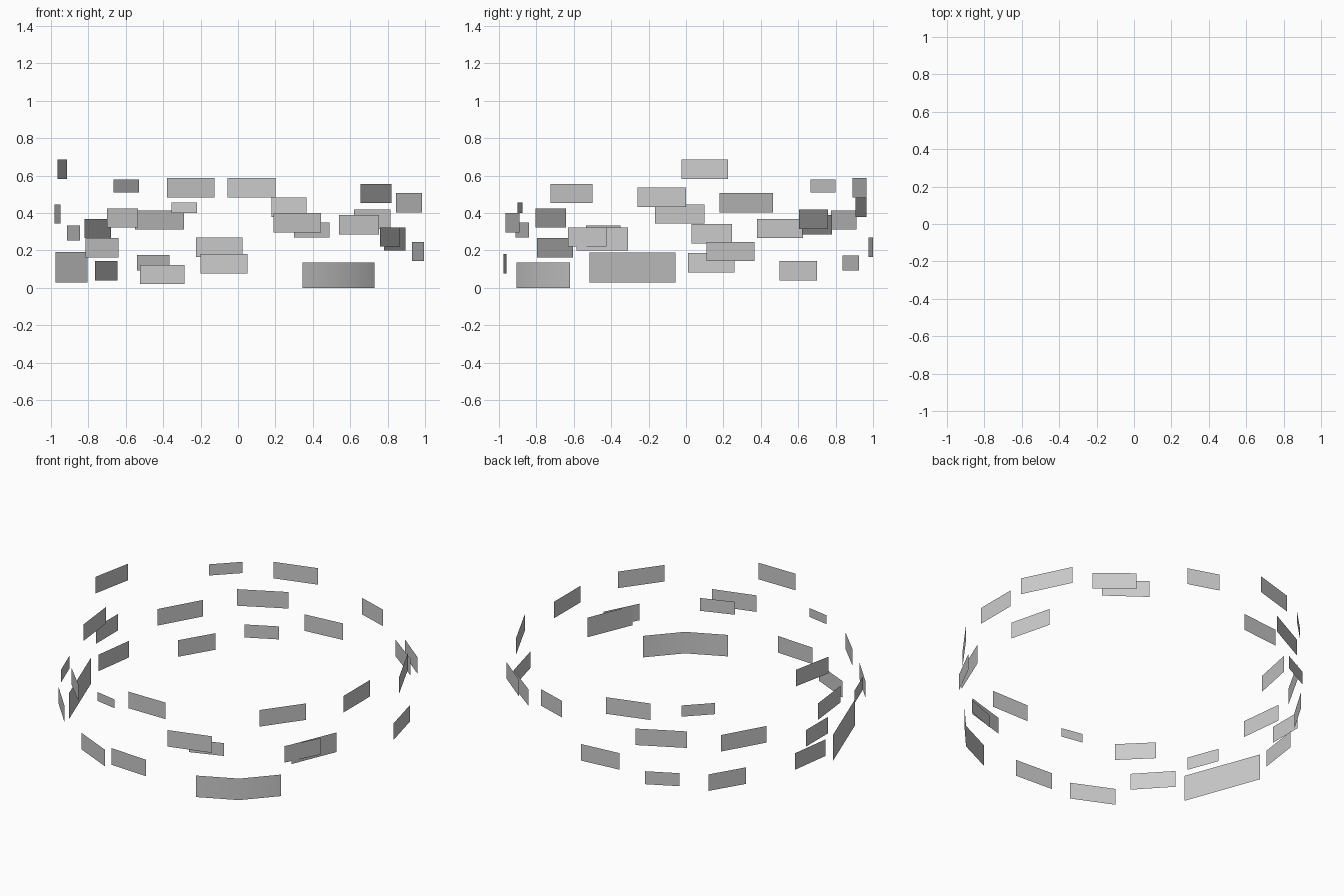
import bpy


def upright_panel(name, points, z0, z1, smooth=False):
    """Thin vertical sheet following a plan polyline, listed anticlockwise."""
    n = len(points)
    verts = [(x, y, z0) for x, y in points] + [(x, y, z1) for x, y in points]
    faces = [(i, i + 1, n + i + 1, n + i) for i in range(n - 1)]
    me = bpy.data.meshes.new(name)
    me.from_pydata(verts, [], faces)
    me.update()
    for p in me.polygons:
        p.use_smooth = smooth
    ob = bpy.data.objects.new(name, me)
    bpy.context.collection.objects.link(ob)


# Standard panels: plan start x, y, end x, y, base z
front_half = [
    (-.70, -.64, -.535, -.805, .322),
    (-.815, -.605, -.64, -.795, .163),
    (-.525, -.79, -.285, -.90, .02),
    (-.20, -.96, .05, -.975, .077),
    (-.055, -1.0, .20, -1.0, .483),
    (.19, -.965, .445, -.89, .296),
    (.655, -.725, .82, -.50, .453),
    (.76, -.63, .865, -.425, .22),
    (.91, -.26, .91, 0, .432),
    (-.98, .10, -.95, -.165, .343),
]
back_half = [
    (.995, .11, .93, .365, .142),
    (.985, .18, .845, .465, .403),
    (.815, .605, .62, .76, .315),
    (.755, .62, .54, .78, .285),
    (.365, .905, .18, .965, .379),
    (.025, 1.0, -.225, .975, .165),
    (-.125, .965, -.38, .89, .483),
    (-.29, .91, -.55, .775, .311),
    (-.645, .70, -.765, .50, .04),
    (-.68, .625, -.82, .38, .266),
    (-.915, .225, -.965, -.025, .582),
    (-1.0, .245, -1.0, .03, .238),
    (-.935, .26, -.97, .01, .082),
]
for half, rows in (("front", front_half), ("back", back_half)):
    for i, (xa, ya, xb, yb, z) in enumerate(rows):
        upright_panel(f"{half}_panel_{i + 1}", [(xa, ya), (xb, yb)], z, z + .103)

# Panels of other heights: plan start, plan end, base z, top z
odd_panels = [
    (-.975, -.055, -.805, -.515, .028, .19),
    (.78, -.585, .895, -.31, .20, .322),
    (-.915, -.35, -.845, -.535, .254, .334),
    (-.355, -.875, -.22, -.90, .40, .455),
    (.30, -.91, .49, -.84, .27, .35),
    (-.53, .80, -.665, .665, .51, .58),
    (-.365, .925, -.54, .835, .093, .174),
]
for i, (xa, ya, xb, yb, z0, z1) in enumerate(odd_panels):
    upright_panel(f"odd_panel_{i + 1}", [(xa, ya), (xb, yb)], z0, z1)

# Large base panel, bent outward at its middle
upright_panel("bent_base_panel", [(.345, -.905), (.567, -.80), (.73, -.62)],
              0, .134, smooth=True)
